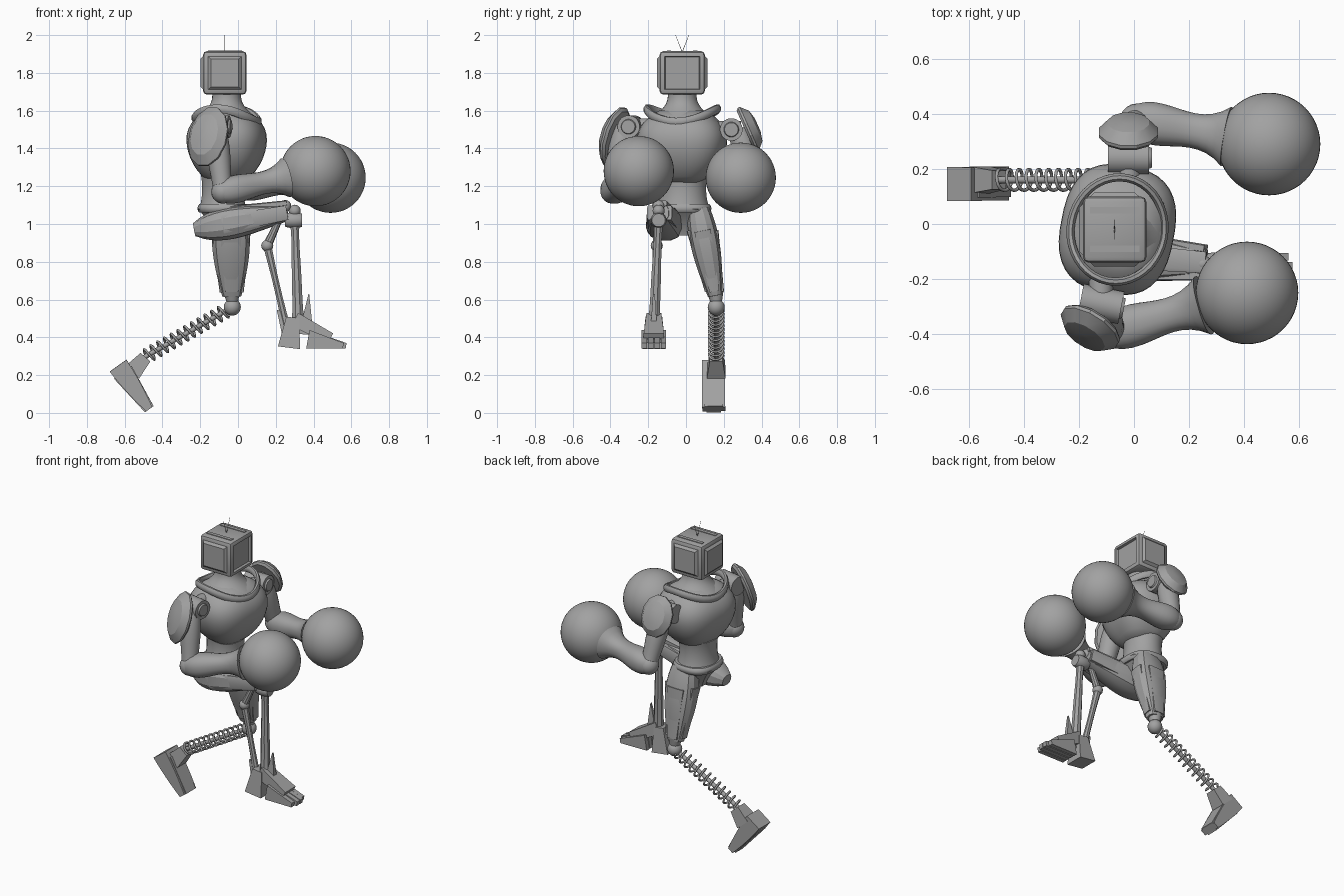
import bpy, bmesh
from math import sin, cos, pi, radians, comb, copysign
from mathutils import Vector, Matrix

if "Cube" in bpy.data.objects:
    bpy.data.objects.remove(bpy.data.objects["Cube"])

shade = (.36, .36, .36, 1)
grey = bpy.data.materials.new("plain_grey")
grey.use_nodes = True
grey.diffuse_color = shade
grey.node_tree.nodes["Principled BSDF"].inputs["Base Color"].default_value = shade
X, Y, Z = Vector((1, 0, 0)), Vector((0, 1, 0)), Vector((0, 0, 1))
twist = Matrix.Rotation(radians(-11), 3, "Z")
turn = twist @ X


def at(x, y, z):
    return Vector((x, y, z))


def finish(name, bm, angle=35):
    """Turn a bmesh into a shaded grey object."""
    bmesh.ops.recalc_face_normals(bm, faces=bm.faces)
    mesh = bpy.data.meshes.new(name)
    bm.to_mesh(mesh)
    bm.free()
    mesh.materials.append(grey)
    part = bpy.data.objects.new(name, mesh)
    bpy.context.collection.objects.link(part)
    bpy.ops.object.select_all(action="DESELECT")
    part.select_set(True)
    bpy.context.view_layer.objects.active = part
    bpy.ops.object.shade_smooth_by_angle(angle=radians(angle))


def skin(bm, rings, closed=False):
    """Bridge rings of vertices, capping the ends of an open row."""
    pairs = list(zip(rings, rings[1:]))
    if closed:
        pairs.append((rings[-1], rings[0]))
    else:
        bm.faces.new(rings[0])
        bm.faces.new(rings[-1])
    for low, high in pairs:
        for k in range(len(low)):
            bm.faces.new((low[k - 1], low[k], high[k], high[k - 1]))


def sweep(name, path, widths, depths, up=X, sides=24, power=2, angle=35, closed=False):
    """Sweep rounded sections along a path; up sets the depth direction."""
    bm = bmesh.new()
    rings, last = [], len(path) - 1
    for i, centre in enumerate(path):
        if closed:
            ahead = path[(i + 1) % len(path)] - path[i - 1]
        else:
            ahead = path[min(i + 1, last)] - path[max(i - 1, 0)]
        across = up.cross(ahead).normalized()
        depth = ahead.normalized().cross(across)
        ring = []
        for k in range(sides):
            a = 2 * pi * (k + .5) / sides
            u, v = (copysign(abs(c) ** (2 / power), c) for c in (cos(a), sin(a)))
            ring.append(bm.verts.new(centre + across * u * widths[i] + depth * v * depths[i]))
        rings.append(ring)
    skin(bm, rings, closed)
    finish(name, bm, angle)


def blend(values, t):
    """Smooth curve through a few control values."""
    n = len(values) - 1
    return sum(comb(n, i) * t ** i * (1 - t) ** (n - i) * v for i, v in enumerate(values))


def limb(name, start, end, widths, flat=1, depths=None, up=X, sides=24, power=2, angle=35):
    """Straight part whose radius follows a smooth curve from start to end."""
    depths = depths or [w * flat for w in widths]
    count = 1 if len(widths) == len(depths) == 2 else 12
    steps = [i / count for i in range(count + 1)]
    sweep(name, [start.lerp(end, t) for t in steps], [blend(widths, t) for t in steps],
          [blend(depths, t) for t in steps], up, sides, power, angle)


def block(name, start, end, widths, depths, up=X):
    """Four-sided tapering part."""
    limb(name, start, end, widths, depths=depths, up=up, sides=4, power=40, angle=25)


def rod(name, start, end, radius, tip=None, up=X, sides=16):
    limb(name, start, end, (radius, tip or radius), up=up, sides=sides)


def ball(name, centre, radius, sides=20):
    bm = bmesh.new()
    bmesh.ops.create_uvsphere(bm, u_segments=sides, v_segments=sides // 2, radius=radius,
                              matrix=Matrix.Translation(centre))
    finish(name, bm, 60)


def shield(name, centre, normal, width, height, thick=.06, sides=12):
    """Faceted domed plate facing along the normal."""
    bm = bmesh.new()
    basis = Matrix.Translation(centre) @ normal.to_track_quat("Z", "Y").to_matrix().to_4x4()
    rings = []
    for size, lift in ((.9, -.2), (1, 0), (1, .2), (.7, .8), (.3, 1)):
        ring = []
        for k in range(sides):
            a = 2 * pi * (k + .5) / sides
            ring.append(bm.verts.new(basis @ at(size * width * cos(a), size * height * sin(a), lift * thick)))
        rings.append(ring)
    skin(bm, rings)
    finish(name, bm, 24)


# Head: monitor box with raised panels and a recessed screen
head = at(-.07, -.02, 1.8)
bm = bmesh.new()
bmesh.ops.create_cube(bm, matrix=Matrix.Translation(head) @ Matrix.Diagonal((.23, .24, .23, 1)), size=1)
bmesh.ops.bevel(bm, geom=bm.edges[:], offset=.02, segments=2, affect="EDGES", profile=.5)
bm.normal_update()
for face in [f for f in bm.faces if f.calc_area() > .02 and abs(f.normal.z) < .5]:
    sunk = face.normal.x > .5
    bmesh.ops.inset_individual(bm, faces=[face], thickness=.01)
    bmesh.ops.inset_individual(bm, faces=[face], thickness=.005 if sunk else .02, depth=-.015 if sunk else .014)
finish("monitor_head", bm)
for side in (-1, 1):
    rod("antenna", head + Z * .11, head + Z * .2 + Y * side * .035, .002, .001, sides=6)
    ridge = head + Y * side * .07 + Z * .113
    block("top_ridge", ridge - X * .09, ridge + X * .09, (.012, .012), (.006, .006), up=Z)

# Torso, slightly turned
chest = at(-.06, -.02, 1.55)
limb("neck", chest, chest + Z * .16, (.17, .13, .06, .08, .075), up=turn)
limb("chest", chest - Z * .33, chest + Z * .05, (.1, .24, .22, .3, .12), flat=.88, up=turn,
     sides=36, power=2.6, angle=50)
angles = [2 * pi * k / 40 for k in range(40)]
sweep("collar", [chest + twist @ at(.17 * cos(a), .19 * sin(a), .06 * sin(a) ** 2 - .01 * cos(a)) for a in angles],
      [.016] * 40, [.024] * 40, up=Z, sides=8, closed=True)
waist = at(-.08, -.015, 1.08)
limb("abdomen", waist, waist + Z * .18, (.14, .11, .13), flat=.9, sides=32, angle=50)
limb("belt", waist - Z * .02, waist + Z * .025, (.14, .16, .14), flat=.9, sides=32, power=2.6)
limb("pelvis", waist - Z * .14, waist, (.045, .07, .14), sides=8, power=3, angle=25)

# Arms: shoulder drum, plate, upper arm, forearm and round glove
right_arm = ("right", -Y, turn, at(-.12, -.29, 1.515), at(-.08, -.39, 1.17), at(.41, -.25, 1.28))
left_arm = ("left", Y, X, at(-.02, .24, 1.5), at(.01, .375, 1.19), at(.49, .29, 1.245))
for side, out, front, shoulder, elbow, glove in (right_arm, left_arm):
    rod(side + "_shoulder_drum", shoulder - front * .075, shoulder + front * .075, .06, up=Z, sides=24)
    rod(side + "_shoulder_cap", shoulder + front * .07, shoulder + front * .085, .042, .036, up=Z, sides=24)
    rod(side + "_shoulder_core", shoulder - out * .1, shoulder + out * .05, .045, up=Z)
    limb(side + "_upper_arm", shoulder + out * .035, elbow, (.05, .08, .05, .05), sides=20)
    ball(side + "_elbow", elbow, .062)
    limb(side + "_forearm", elbow.lerp(glove, -.08), elbow.lerp(glove, .68), (.04, .12, .06, .03, .11),
         flat=.95, up=Z, sides=20, power=2.3)
    ball(side + "_glove", glove, .186, 48)
    if side == "right":
        shield("right_shoulder_plate", shoulder + at(-.035, -.08, -.055), at(-.5, -.8, .3), .12, .165)
    else:
        shield("left_shoulder_plate", shoulder + at(0, .085, 0), at(0, .9, .4), .11, .13)

# Raised right thigh, pointing forward, with armour strips
seat, knee = at(-.23, -.1, .97), at(.26, -.14, 1.06)
limb("right_thigh", seat, knee, (.04, .13, .1, .07, .05), flat=.9, up=Z, sides=12, power=2.6, angle=25)
for offset in (Y, -Y, Z):
    wide, tall = (.05, .02) if offset == Z else (.02, .05)
    limb("right_thigh_strip", seat.lerp(knee, .3) + offset * .075, knee + offset * .05,
         (wide, wide * .8), depths=(tall, tall * .8), up=Z, sides=8, power=5, angle=25)

# Bare mechanical right shin
knee, pin, hinge, ankle = at(.3, -.145, 1.02), at(.25, -.145, 1.095), at(.155, -.155, .885), at(.32, -.17, .44)
limb("right_knee", knee - X * .05, knee + X * .04, (.035, .05, .035), up=Z, sides=16)
for joint in (pin, hinge, knee + Z * .05):
    ball("shin_joint", joint, .032, 16)
rod("piston_upper", pin, hinge, .014, .024, sides=10)
limb("piston_lower", hinge, ankle - X * .06, (.024, .012, .024), sides=8)
limb("shin_bone", knee, ankle, (.03, .005, .05, .01, .045), sides=8, angle=25)

# Right foot with heel, spikes and separate toes
sole = at(.27, -.17, .345)
block("right_heel", sole, sole + at(.02, 0, .16), (.062, .045), (.06, .035))
block("right_instep", sole + at(.03, 0, .15), sole + at(.22, 0, .05), (.04, .055), (.04, .03), up=Z)
block("heel_spike", sole + Z * .08, sole + at(-.06, 0, .2), (.022, .01), (.04, .005))
block("front_spike", sole + at(.09, 0, .07), sole + at(.105, 0, .285), (.02, .005), (.04, .002))
for i in (-1.5, -.5, .5, 1.5):
    root = sole + at(.1, i * .034, .045)
    block("toe", root, root + at(.21 - .015 * abs(i), 0, -.035), (.0145, .0145), (.05, .015), up=Z)

# Straight left thigh with long armour strips
hip, cuff, knee = at(-.04, .065, 1.08), at(-.033, .155, .62), at(-.03, .16, .56)
limb("left_thigh", hip, cuff, (.06, .1, .07, .04), flat=1.3, sides=12, power=2.6, angle=25)
for offset in (X, -X, Y, -Y):
    reach = 1.3 if offset.x else 1
    wide, deep = (.045, .015) if offset.x else (.015, .06)
    limb("left_thigh_strip", hip.lerp(cuff, .25) + offset * .07 * reach, hip.lerp(cuff, .95) + offset * .042 * reach,
         (wide, wide * .6), depths=(deep, deep * .6), sides=8, power=5, angle=25)
rod("left_knee_cuff", cuff + Z * .02, knee + Z * .03, .045, .032, sides=12)
ball("left_knee", knee, .045)

# Coil spring shin around a rod
heel = at(-.53, .16, .275)
axis = (heel - knee).normalized()
rise = axis.cross(Y)
turns, steps = 12, 16
count = turns * steps + 1
coil = []
for k in range(count):
    a = 2 * pi * k / steps
    coil.append(knee.lerp(heel, .06 + .86 * k / count) + (Y * cos(a) + rise * sin(a)) * .038)
sweep("shin_spring", coil, [.0065] * count, [.0065] * count, up=axis, sides=6, angle=70)
rod("spring_rod", knee, heel, .013, up=Z, sides=12)

# Left foot, tipped on its toe, with a raised sole and front panel
back, toe = at(-.635, .145, .25), at(-.47, .147, .02)
slope = (toe - back).normalized()
face = Y.cross(slope)
block("left_foot", back, toe, (.062, .062), (.055, .05, .02))
for normal, wide in ((face, .04), (-face, .05)):
    block("left_foot_panel", back.lerp(toe, .15) + normal * .05, toe + normal * .02, (wide, wide), (.008, .008))
block("left_ankle", heel + at(-.03, 0, -.06), heel + at(.04, 0, .02), (.05, .035), (.05, .035), up=Z)
